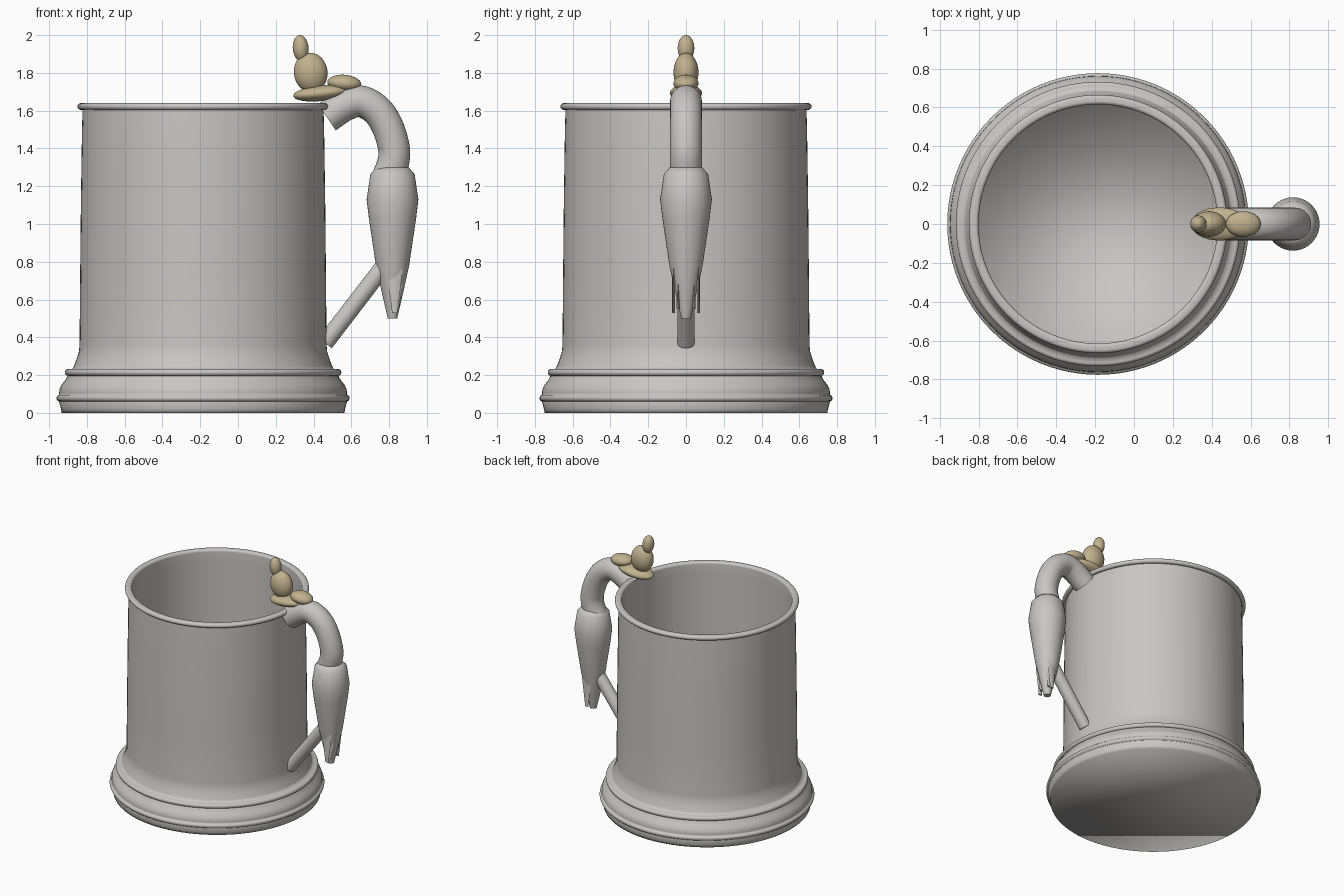
import bpy, bmesh, math
from mathutils import Vector, Matrix

if "Cube" in bpy.data.objects:
    bpy.data.objects.remove(bpy.data.objects["Cube"])

CX = -0.185     # tankard axis
HX = 0.818      # handle grip axis


def material(name, rgb):
    m = bpy.data.materials.new(name)
    m.diffuse_color = (*rgb, 1)
    m.use_nodes = True
    m.node_tree.nodes["Principled BSDF"].inputs["Base Color"].default_value = m.diffuse_color
    return m


pewter = material("pewter grey", (0.58, 0.565, 0.545))
tan = material("tan brass", (0.53, 0.44, 0.27))


def finish(name, bm, mat, angle=50):
    bmesh.ops.recalc_face_normals(bm, faces=bm.faces)
    me = bpy.data.meshes.new(name)
    bm.to_mesh(me)
    bm.free()
    me.materials.append(mat)
    ob = bpy.data.objects.new(name, me)
    bpy.context.collection.objects.link(ob)
    bpy.ops.object.select_all(action='DESELECT')
    ob.select_set(True)
    bpy.context.view_layer.objects.active = ob
    bpy.ops.object.shade_smooth_by_angle(angle=math.radians(angle))
    return ob


def skin(bm, rings):
    """Bridge successive vertex rings and cap both ends."""
    n = len(rings[0])
    for a, b in zip(rings, rings[1:]):
        for i in range(n):
            j = (i + 1) % n
            bm.faces.new((a[i], a[j], b[j], b[i]))
    bm.faces.new(rings[0])
    bm.faces.new(rings[-1])


def lathe(name, profile, cx, mat, n=96, angle=50):
    bm = bmesh.new()
    rings = [[bm.verts.new((cx + r * math.cos(2 * math.pi * i / n),
                            r * math.sin(2 * math.pi * i / n), z)) for i in range(n)]
             for r, z in profile]
    skin(bm, rings)
    return finish(name, bm, mat, angle)


def tube(name, pts, radius, mat, n=32, steps=6):
    """Round tube along a smoothed path of (x, z) points in the y = 0 plane."""
    p = [Vector((x, 0, z)) for x, z in pts]
    p = [2 * p[0] - p[1]] + p + [2 * p[-1] - p[-2]]
    path = []
    for i in range(1, len(p) - 2):
        a, b, c, d = p[i - 1:i + 3]
        for s in range(steps):
            t = s / steps
            path.append(0.5 * (2 * b + (c - a) * t + (2 * a - 5 * b + 4 * c - d) * t * t
                               + (3 * b - a - 3 * c + d) * t ** 3))
    path.append(p[-2])
    bm = bmesh.new()
    rings = []
    for i, c in enumerate(path):
        tan_v = (path[min(i + 1, len(path) - 1)] - path[max(i - 1, 0)]).normalized()
        side = Vector((0, 1, 0))
        up = tan_v.cross(side)
        rings.append([bm.verts.new(c + radius * (math.cos(2 * math.pi * k / n) * side
                                                 + math.sin(2 * math.pi * k / n) * up))
                      for k in range(n)])
    skin(bm, rings)
    return finish(name, bm, mat)


def ellipsoid(name, loc, size, tilt, mat):
    bm = bmesh.new()
    bmesh.ops.create_uvsphere(bm, u_segments=32, v_segments=20, radius=1)
    bm.transform(Matrix.Translation(loc) @ Matrix.Rotation(math.radians(tilt), 4, 'Y')
                 @ Matrix.Diagonal((*size, 1)))
    return finish(name, bm, mat)


def arc(r, z, rad, a0, a1, n=8):
    return [(r + rad * math.cos(math.radians(a0 + (a1 - a0) * i / n)),
             z + rad * math.sin(math.radians(a0 + (a1 - a0) * i / n))) for i in range(n + 1)]


# Tankard: stepped foot with beads, slightly tapered wall, rolled rim, hollow inside
profile = [(0.748, 0), (0.752, 0.02), (0.762, 0.058)]
profile += arc(0.758, 0.078, 0.018, -80, 80)
profile += [(0.762, 0.105), (0.76, 0.125), (0.75, 0.147), (0.732, 0.17), (0.722, 0.185), (0.718, 0.196)]
profile += arc(0.714, 0.214, 0.018, -80, 90)
profile += [(0.69, 0.234), (0.683, 0.25), (0.668, 0.29), (0.657, 0.325), (0.654, 0.36),
            (0.651, 0.7), (0.647, 1.1), (0.641, 1.5), (0.638, 1.606)]
profile += arc(0.647, 1.622, 0.018, -90, 90)
profile += arc(0.633, 1.622, 0.018, 90, 180)
profile += [(0.615, 1.55), (0.617, 0.8), (0.618, 0.11)]
lathe("tankard_body", profile, CX, pewter, 96, 95)

# Handle: curved neck, tapered grip and lower strut
tube("handle_neck", [(0.47, 1.565), (0.56, 1.625), (0.645, 1.65), (0.73, 1.607), (0.79, 1.52),
                     (0.826, 1.40), (0.82, 1.32), (0.79, 1.24)], 0.084, pewter)
lathe("handle_grip", [(0.085, 1.30), (0.117, 1.265), (0.137, 1.13), (0.125, 1.03), (0.088, 0.78),
                      (0.055, 0.63), (0.025, 0.5)], HX, pewter, 40)
tube("handle_strut", [(0.46, 0.37), (0.79, 0.80)], 0.046, pewter, 24, 1)

# Thin tapered feather blades along the grip, mirrored left and right
for side, label in ((-1, "left"), (1, "right")):
    for y, dx, z0, z1 in ((0.065, 0.012, 1.0, 0.53), (0.042, 0.02, 0.9, 0.55)):
        bm = bmesh.new()
        rings = []
        for z, w in ((z0, 0.045), (0.75, 0.042), (z1, 0.014)):
            rings.append([bm.verts.new((HX + dx + w * math.cos(k * math.pi / 4),
                                        side * y + 0.008 * math.sin(k * math.pi / 4), z))
                          for k in range(8)])
        skin(bm, rings)
        finish(f"grip_blade_{label}", bm, pewter)

# Thumb rest ornament: flat base, rear lobe, body, head
ellipsoid("thumb_base", (0.44, 0, 1.693), (0.148, 0.085, 0.042), -6, tan)
ellipsoid("thumb_rear_lobe", (0.563, 0, 1.745), (0.09, 0.066, 0.045), 5, tan)
ellipsoid("thumb_body", (0.385, 0, 1.802), (0.089, 0.066, 0.105), -8, tan)
ellipsoid("thumb_head", (0.332, 0, 1.93), (0.042, 0.044, 0.07), -5, tan)
